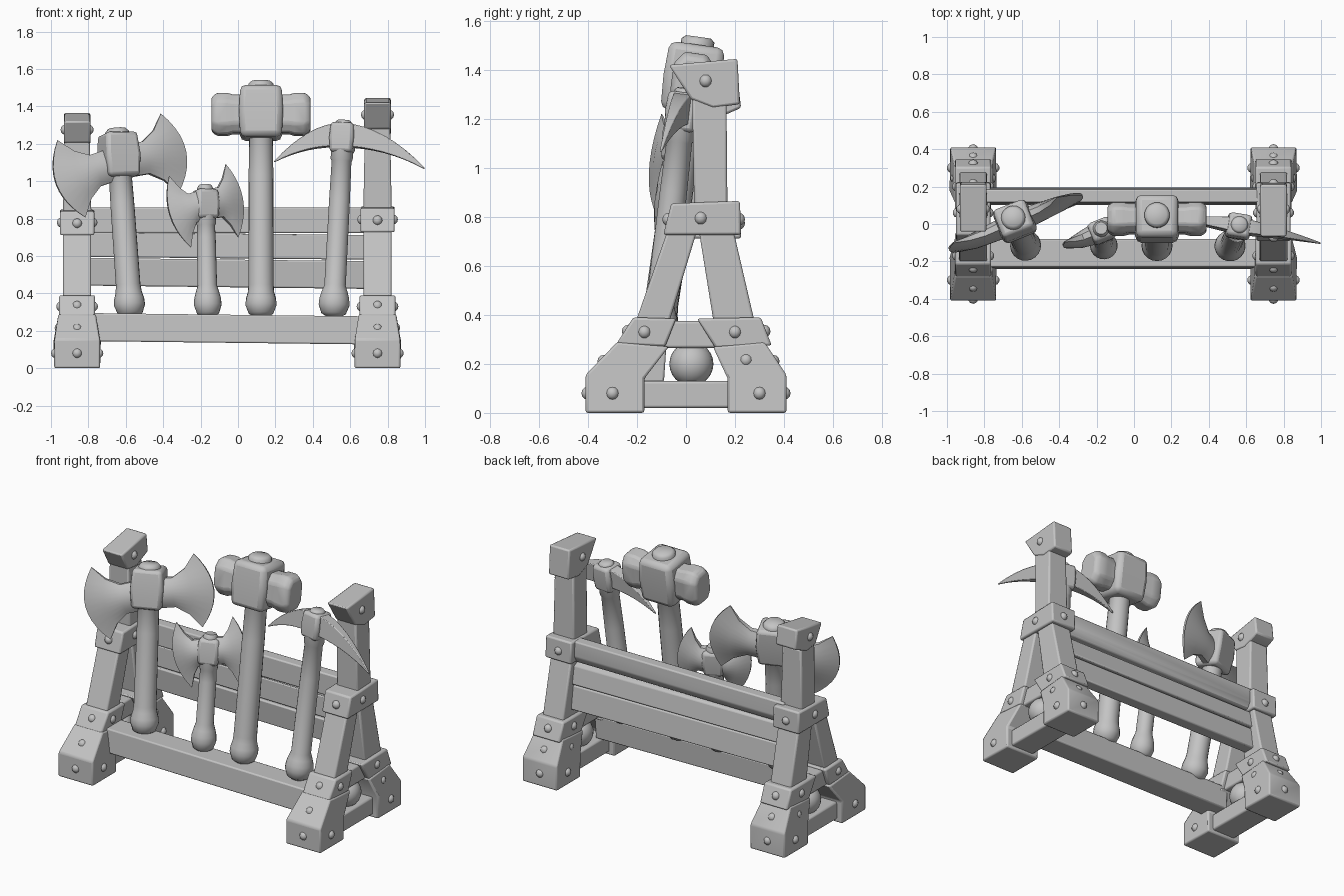
import bpy, bmesh, math
from math import sin, cos, pi, radians
from mathutils import Matrix, Vector

if "Cube" in bpy.data.objects:
    bpy.data.objects.remove(bpy.data.objects["Cube"], do_unlink=True)

grey = bpy.data.materials.new("plain_grey")
grey.use_nodes = True
grey.diffuse_color = (0.55, 0.55, 0.55, 1)
grey.node_tree.nodes["Principled BSDF"].inputs["Base Color"].default_value = (0.55, 0.55, 0.55, 1)


def finish(name, bm, bevel=0.0, matrix=None, angle=35):
    bmesh.ops.recalc_face_normals(bm, faces=bm.faces)
    me = bpy.data.meshes.new(name)
    bm.to_mesh(me)
    bm.free()
    me.materials.append(grey)
    for p in me.polygons:
        p.use_smooth = True
    me.set_sharp_from_angle(angle=radians(angle))
    ob = bpy.data.objects.new(name, me)
    bpy.context.collection.objects.link(ob)
    if matrix is not None:
        ob.matrix_world = matrix
    if bevel:
        mod = ob.modifiers.new("Bevel", "BEVEL")
        mod.width = bevel
        mod.segments = 2
        mod.limit_method = "ANGLE"
    return ob


def loft(name, rings, **kw):
    """Skin a list of equal-length closed rings and cap both ends."""
    bm = bmesh.new()
    rows = [[bm.verts.new(p) for p in ring] for ring in rings]
    n = len(rows[0])
    for a, b in zip(rows, rows[1:]):
        for i in range(n):
            j = (i + 1) % n
            bm.faces.new((a[i], a[j], b[j], b[i]))
    bm.faces.new(rows[0])
    bm.faces.new(rows[-1])
    return finish(name, bm, **kw)


def prism(name, profile, cx, half, bevel=0.01, top_half=None, split=0.2):
    """Extrude a (y, z) profile along x; points above split may be narrower."""
    def w(z):
        return top_half if top_half and z > split else half
    return loft(name, [[(cx + s * w(z), y, z) for y, z in profile] for s in (-1, 1)], bevel=bevel)


# ---------- end frames ----------
def frame(side, cx, dz, head):
    half = 0.075
    for label, s in (("front", -1), ("back", 1)):
        foot = [(.41, 0), (.17, 0), (.17, .14), (.09, .27), (.30, .29), (.41, .155)]
        prism(f"{side}_{label}_foot", [(s * y + (.02 if z > .2 else 0), z) for y, z in foot],
              cx, .123, top_half=.1)
    prism(f"{side}_front_collar", [(-.285, .28), (-.215, .39), (-.04, .385), (-.085, .27)], cx, .096)
    prism(f"{side}_back_collar", [(.35, .275), (.305, .39), (.045, .385), (.12, .265)], cx, .096)
    prism(f"{side}_front_leg", [(-.265, .2), (-.12, .2), (.05, .76), (-.07, .76)], cx, half)
    prism(f"{side}_back_leg", [(.14, .2), (.32, .2), (.19, .76), (.05, .76)], cx, half - .002)
    prism(f"{side}_crossbar", [(-.15, .265), (.18, .265), (.18, .375), (-.15, .375)], cx, .07)
    prism(f"{side}_base_bar", [(-.25, .02), (.25, .02), (.25, .13), (-.25, .13)], cx, .085)
    c = dz * .2
    prism(f"{side}_upper_collar",
          [(-.093, .727 + c), (.225, .727 + c), (.22, .865 + c), (-.06, .855 + c)], cx, .092)
    prism(f"{side}_post", [(.035, .74), (.17, .74), (.165, 1.3 + dz), (.025, 1.3 + dz)],
          cx, .078, top_half=.067, split=1)
    prism(f"{side}_post_head", head, cx, .071)
    # ball resting on the base bar
    bm = bmesh.new()
    bmesh.ops.create_uvsphere(bm, u_segments=20, v_segments=12, radius=.09,
                              matrix=Matrix.Translation((cx, .022, .2)))
    finish(f"{side}_ball", bm, angle=60)
    # rivets, sunk a little into each face
    spots = [(0, -.4, .08), (0, .4, .08), (0, -.335, .21), (0, .355, .21),
             (0, -.235, .333), (0, .318, .333), (0, -.07, .79 + c), (0, .214, .79 + c)]
    for s in (-1, 1):
        spots += [(s * .114, -.3, .08), (s * .114, .3, .08), (s * .095, .245, .215),
                  (s * .086, -.17, .33), (s * .086, .2, .33),
                  (s * .083, .06, .795 + c), (s * .063, .08, 1.355 + dz)]
    bm = bmesh.new()
    for x, y, z in spots:
        bmesh.ops.create_uvsphere(bm, u_segments=10, v_segments=6, radius=.027,
                                  matrix=Matrix.Translation((cx + x, y, z)))
    finish(f"{side}_rivets", bm, angle=60)


frame("right", -.86, -.08, [(-.045, 1.32), (.02, 1.205), (.11, 1.195), (.225, 1.245), (.21, 1.365)])
frame("left", .746, 0, [(-.07, 1.42), (.02, 1.28), (.11, 1.245), (.22, 1.26), (.21, 1.445)])

# ---------- rails, some sagging slightly toward the left end ----------
planks = {"front_rail": (.018, [(-.24, .145), (-.09, .145), (-.08, .295), (-.23, .295)]),
          "top_back_rail": (0, [(.112, .722), (.165, .722), (.19, .765), (.185, .86), (.115, .86)]),
          "middle_back_rail": (.015, [(.105, .595), (.185, .595), (.165, .71), (.108, .73)]),
          "lower_back_rail": (.018, [(.115, .442), (.195, .442), (.175, .59), (.1, .59)])}
for name, (sag, prof) in planks.items():
    loft(name, [[(x, y, z - d) for y, z in prof] for x, d in ((-.818, 0), (.702, sag))], bevel=.008)


# ---------- tools ----------
def tool_matrix(x0, x1, top, spin, lean):
    """Local z runs up the handle, which leans back on the rails."""
    base = Vector((x0, -.125, .273))
    tip = Vector((x1, -.125 + lean * (top - .28), top))
    z = (tip - base).normalized()
    y = z.cross(Vector((1, 0, 0))).normalized()
    rot = Matrix((y.cross(z), y, z)).transposed().to_4x4()
    return Matrix.Translation(base) @ rot @ Matrix.Rotation(radians(spin), 4, "Z"), (tip - base).length


def circle(r, z, n=20):
    return [(r * cos(2 * pi * i / n), r * sin(2 * pi * i / n), z) for i in range(n)]


def handle(name, m, length, r, knob):
    prof = [(.4, 0), (.8, .02), (1, .065), (.97, .1), (.85, .135)]
    rings = [circle(knob * k, z) for k, z in prof]
    rings += [circle(r, .17), circle(r * .97, length * .6), circle(r * .92, length - .22),
              circle(r * 1.03, length - .21), circle(r * 1.03, length - .05)]
    loft(name + "_handle", rings, matrix=m, angle=50)


def block(name, m, cz, hx, hy, hz, bevel, pinch):
    rings = []
    for s, k in ((-1, pinch), (0, 1), (1, pinch)):
        rings.append([(a * hx * k, b * hy * k, cz + s * hz)
                      for a, b in ((-1, -1), (1, -1), (1, 1), (-1, 1))])
    loft(name, rings, matrix=m, bevel=bevel)


def cap(name, m, r, z, h):
    loft(name + "_cap", [circle(r, z - h), circle(r, z - h * .3), circle(r * .75, z)], matrix=m, angle=50)


def blade(name, m, s, cz, r_in, tip, half, reach, roll):
    """Flared axe blade: columns run from the neck to a curved thin edge."""
    a = radians(roll)
    neck = half * .4
    cols = [(r_in, neck, 0, .055), (r_in + (tip - r_in) * .4, neck, 0, .048),
            (tip * .78, half * .62, (reach - tip) * .4, .036), (tip, half, reach - tip, .005)]
    steps = [i / 5 - 1 for i in range(11)]
    rings = []
    for r, h, bow, th in cols:
        ring = []
        for side, ts in ((1, steps), (-1, steps[::-1])):
            for t in ts:
                x, z = s * (r + bow * (1 - t * t)), h * t
                ring.append((x * cos(a) - z * sin(a), side * (th * (1 - .7 * t * t) + .001),
                             cz + x * sin(a) + z * cos(a)))
        rings.append(ring)
    loft(name, rings, matrix=m, angle=40)


def axe(name, x0, x1, top, spin, lean, r, knob, size, drop, tip, half, reach, sink):
    m, length = tool_matrix(x0, x1, top, spin, lean)
    cz = length - drop
    handle(name, m, length, r, knob)
    block(name + "_head", m, cz, size, size * .9, size * 1.22, .02, .9)
    cap(name, m, size * .66, length, .06)
    for label, s, roll in (("right", -1, 17), ("left", 1, 9)):
        blade(f"{name}_{label}_blade", m, s, cz - sink, size * .6, tip, half, reach, roll)


axe("large_axe", -.575, -.647, 1.28, 21, .162, .066, .083, .098, .145, .295, .22, .39, .038)
axe("small_axe", -.16, -.176, .98, 22, .147, .052, .074, .066, .105, .155, .2, .218, 0)

# hammer
m, length = tool_matrix(.123, .123, 1.535, 0, .14)
handle("hammer", m, length, .068, .083)
cz = length - .172
block("hammer_head", m, cz, .118, .12, .14, .03, .94)
cap("hammer", m, .068, length, .05)
for label, s in (("right", -1), ("left", 1)):
    prof = [(.08, .92), (.15, .92), (.18, 1), (.235, 1), (.265, .8)]
    corners = [(-1, -.55), (-.55, -1), (.55, -1), (1, -.55), (1, .55), (.55, 1), (-.55, 1), (-1, .55)]
    loft(f"hammer_{label}_face", [[(s * x, a * .084 * k, cz - .008 + b * .112 * k) for a, b in corners]
                                  for x, k in prof], matrix=m, bevel=.012)

# pickaxe
m, length = tool_matrix(.51, .565, 1.325, -9, .118)
handle("pickaxe", m, length, .058, .083)
cz = length - .095
block("pickaxe_head", m, cz, .066, .066, .08, .018, .92)
cap("pickaxe", m, .045, length, .04)
for label, s, reach, fall in (("right", -1, .365, .155), ("left", 1, .452, .165)):
    rings = []
    for i in range(9):
        t = i / 8
        x = s * reach * t
        z = cz + .015 - fall * t ** 2
        h, w = .058 * (1 - t ** 1.8) + .004, .038 * (1 - t) + .004
        rings.append([(x, -w, z - h), (x, w, z - h), (x, w, z + h), (x, -w, z + h)])
    loft(f"pickaxe_{label}_spike", rings, matrix=m, bevel=.004)
